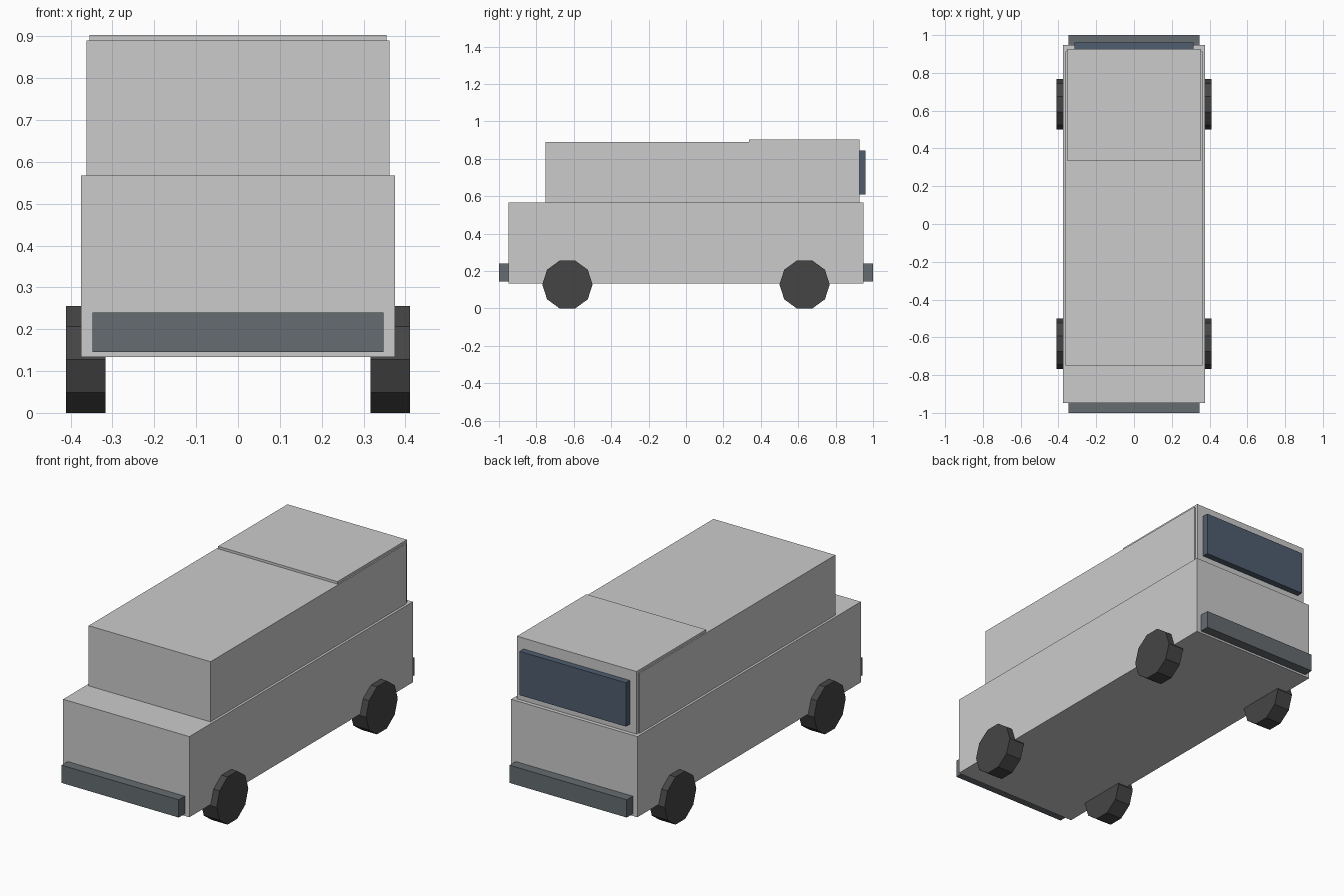
import bpy
from math import pi

if "Cube" in bpy.data.objects:
    bpy.data.objects.remove(bpy.data.objects["Cube"])


def material(name, color):
    m = bpy.data.materials.new(name)
    m.diffuse_color = (*color, 1)
    m.use_nodes = True
    m.node_tree.nodes["Principled BSDF"].inputs["Base Color"].default_value = m.diffuse_color
    return m


def box(name, half_x, y0, y1, z0, z1, mat=None):
    bpy.ops.mesh.primitive_cube_add(size=1, location=(0, (y0 + y1) / 2, (z0 + z1) / 2))
    o = bpy.context.object
    o.name = name
    o.scale = (2 * half_x, y1 - y0, z1 - z0)
    bpy.ops.object.transform_apply(location=False, rotation=False, scale=True)
    if mat:
        o.data.materials.append(mat)
    return o


rubber = material("rubber", (0.06, 0.06, 0.06))
trim = material("bumper_grey", (0.13, 0.15, 0.16))
glass = material("glass", (0.08, 0.11, 0.16))

# Body: lower hull, upper cabin, slightly raised rear section
box("lower_body", 0.375, -0.948, 0.948, 0.134, 0.567)
box("upper_cabin", 0.362, -0.75, 0.912, 0.567, 0.89)
box("rear_cabin", 0.355, 0.337, 0.927, 0.567, 0.903)

# Rear window panel
box("rear_window", 0.316, 0.927, 0.961, 0.61, 0.845, glass)

# Bumpers
box("front_bumper", 0.348, -1.0, -0.948, 0.145, 0.24, trim)
box("rear_bumper", 0.348, 0.948, 1.0, 0.145, 0.24, trim)

# Ten-sided wheels, flat side down
for end, y in (("front", -0.634), ("rear", 0.634)):
    for side, sx in (("left", -1), ("right", 1)):
        bpy.ops.mesh.primitive_cylinder_add(
            vertices=10, radius=0.1345, depth=0.094,
            location=(sx * 0.364, y, 0.128), rotation=(0, pi / 2, 0))
        wheel = bpy.context.object
        wheel.name = f"{end}_{side}_wheel"
        # corners point along y so that a flat side rests on the ground
        wheel.data.materials.append(rubber)
